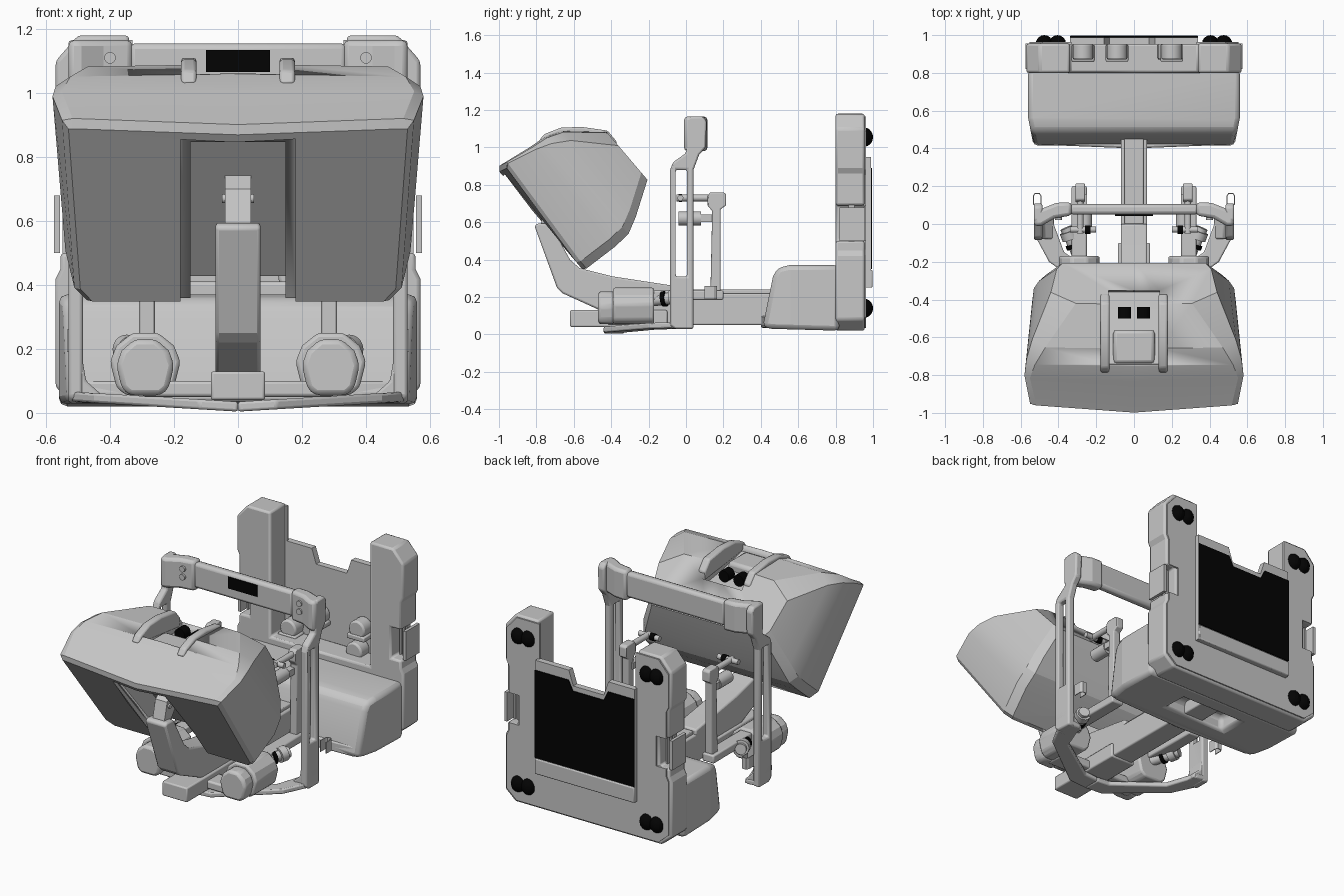
import bpy, bmesh
from mathutils import Vector

if "Cube" in bpy.data.objects:
    bpy.data.objects.remove(bpy.data.objects["Cube"])


def material(name, value):
    m = bpy.data.materials.new(name)
    m.use_nodes = True
    colour = (value, value, value, 1)
    m.diffuse_color = colour
    m.node_tree.nodes["Principled BSDF"].inputs["Base Color"].default_value = colour
    return m


grey = material("light grey", 0.57)
black = material("black", 0.001)


def finish(name, bm, mat=grey, bevel=0, mirror=False):
    bmesh.ops.recalc_face_normals(bm, faces=bm.faces)
    mesh = bpy.data.meshes.new(name)
    bm.to_mesh(mesh)
    bm.free()
    ob = bpy.data.objects.new(name, mesh)
    bpy.context.collection.objects.link(ob)
    mesh.materials.append(mat)
    bpy.ops.object.select_all(action="DESELECT")
    ob.select_set(True)
    bpy.context.view_layer.objects.active = ob
    bpy.ops.object.shade_smooth_by_angle(angle=0.33)
    if bevel:
        mod = ob.modifiers.new("soft edges", "BEVEL")
        mod.width, mod.segments, mod.limit_method = bevel, 2, "ANGLE"
    if mirror:
        ob.modifiers.new("mirror", "MIRROR").use_mirror_merge = False
    return ob


def prism(name, axis, pts, lo, hi, **kw):
    """Extrude an outline: (y,z) along x, (x,z) along y or (x,y) along z."""
    place = {"x": lambda p, t: (t, p[0], p[1]),
             "y": lambda p, t: (p[0], t, p[1]),
             "z": lambda p, t: (p[0], p[1], t)}[axis]
    bm = bmesh.new()
    a = [bm.verts.new(place(p, lo)) for p in pts]
    b = [bm.verts.new(place(p, hi)) for p in pts]
    bm.faces.new(a)
    bm.faces.new(b)
    for i in range(len(pts)):
        j = (i + 1) % len(pts)
        bm.faces.new((a[i], a[j], b[j], b[i]))
    return finish(name, bm, **kw)


def box(name, x, y, z, **kw):
    pts = [(x[0], y[0]), (x[1], y[0]), (x[1], y[1]), (x[0], y[1])]
    return prism(name, "z", pts, z[0], z[1], **kw)


def rod(name, p, q, r, **kw):
    p, q = Vector(p), Vector(q)
    bm = bmesh.new()
    bmesh.ops.create_cone(bm, cap_ends=True, segments=20, radius1=r, radius2=r, depth=(q - p).length)
    bm.transform((q - p).to_track_quat("Z", "Y").to_matrix().to_4x4())
    bmesh.ops.translate(bm, verts=bm.verts, vec=(p + q) / 2)
    return finish(name, bm, **kw)


def both_sides(half):
    return half + [(-x, z) for x, z in reversed(half) if x]


def cut(ob, cutter):
    mod = ob.modifiers.new("cut", "BOOLEAN")
    mod.operation, mod.object, mod.solver = "DIFFERENCE", cutter, "EXACT"
    bpy.ops.object.select_all(action="DESELECT")
    bpy.context.view_layer.objects.active = ob
    ob.select_set(True)
    bpy.ops.object.modifier_move_to_index(modifier="cut", index=0)
    bpy.ops.object.modifier_apply(modifier="cut")
    bpy.data.objects.remove(cutter)


# Tilted head: u runs down its front face, w runs into its depth
def tilt(u, w):
    return (-0.56 + 0.648 * u + 0.762 * w, 0.355 - 0.762 * u + 0.648 * w)


bm = bmesh.new()
rings = []
# each ring: depth, top, bottom, half width, share of flat top, corner drop, sweep
for w, top, low, hx, flat, drop, sweep in [
        (0, -.675, .008, .53, .96, .012, .08), (.02, -.70, .02, .55, .94, .02, .08), (.21, -.67, .03, .58, .95, .03, .03),
        (.31, -.66, .025, .57, .92, .05, 0), (.40, -.625, -.02, .54, .87, .07, 0), (.575, -.47, -.13, .44, .7, .10, 0)]:
    half = [(0, top), (hx * flat, top + .01), (hx, top + drop), (hx * .93, low - .05), (hx * .86, low), (0, low)]
    ring = []
    for x, u in both_sides(half):
        bend = sweep * abs(x) * (1 if u < -.3 else 0)
        ring.append(bm.verts.new((x, *tilt(u, w + bend))))
    rings.append(ring)
for a, b in zip(rings, rings[1:]):
    for i in range(len(a)):
        j = (i + 1) % len(a)
        bm.faces.new((a[i], a[j], b[j], b[i]))
# front and rear caps split down the middle line
for ring in (rings[0], rings[-1]):
    bm.faces.new(ring[:6])
    bm.faces.new(ring[5:] + ring[:1])
head = finish("head_shell", bm)
for hx, top, depth in [(.18, -.645, .03), (.148, -.62, .145)]:
    cut(head, prism("slot_cutter", "x", [tilt(top, -.2), tilt(.2, -.2), tilt(.2, depth), tilt(top, depth)], -hx, hx))
cut(head, prism("pocket_cutter", "x", [(-.77, 1.3), (-.74, 1.02), (-.56, .98), (-.36, .95), (-.3, 1.3)], -.135, .135))
prism("pocket_rail", "x", [(-.79, 1.03), (-.76, 1.07), (-.67, 1.105), (-.56, 1.11), (-.42, 1.09), (-.37, 1.03), (-.38, .98)],
      .13, .178, bevel=.01, mirror=True)
box("pocket_floor_block", (-.11, .11), (-.74, -.56), (.96, 1.03), bevel=.02)
rod("pocket_roll", (.05, -.50, 1.0), (.05, -.44, 1.0), .035, mat=black, mirror=True)

# Leg carrying the head
prism("head_leg", "x", [(-.81, .58), (-.79, .595), (-.725, .59), (-.62, .4), (-.57, .355), (-.39, .31), (0, .25), (0, .2),
                        (-.44, .12), (-.66, .22), (-.69, .25)], -.07, .07, bevel=.01)
prism("head_neck", "x", [(-.78, .58), (-.72, .57), (-.62, .7), (-.64, .79), (-.75, .70)], -.04, .04)
rod("neck_pin", (-.05, -.73, .67), (.05, -.73, .67), .014)

# Base spine
box("front_block", (-.085, .085), (-.62, -.1), (.04, .13), bevel=.008)
box("spine_beam", (-.07, .07), (-.45, .74), (.05, .22), bevel=.008)
box("spine_ridge", (-.05, .05), (0, .5), (.2, .24), bevel=.005)
box("cross_arm", (-.3, .3), (-.42, -.3), (.05, .1), bevel=.01)

# Drive housings on each side
arch = [(.18, .16), (.2, .21), (.25, .25), (.33, .25), (.38, .21), (.4, .16), (.38, .08), (.35, .055), (.23, .055), (.2, .08)]
prism("drive_housing", "y", arch, -.39, -.17, bevel=.012, mirror=True)
prism("drive_cap", "y", [(.29 + (x - .29) * .82, .055 + (z - .055) * .9) for x, z in arch], -.47, -.38, bevel=.02, mirror=True)
rod("drive_shaft", (.28, -.2, .18), (.36, -.02, .2), .032, mirror=True)
rod("drive_ring", (.315, -.125, .19), (.323, -.105, .192), .042, mat=black, mirror=True)
rod("drive_collar", (.335, -.08, .195), (.35, -.04, .2), .045, mirror=True)

# Arch frame: slotted uprights, swept floor bars, crossbar
upright = prism("arch_upright", "x", [(-.06, .03), (.04, .03), (.04, .88), (.07, .96), (.105, 1.0), (.11, 1.14), (.09, 1.165),
                                      (.02, 1.165), (0, 1.14), (0, .97), (-.07, .92), (-.085, .88), (-.085, .05)],
                .485, .53, bevel=.01, mirror=True)
cut(upright, box("upright_cutter", (.4, .6), (-.055, .005), (.31, .88)))
floor_bar = prism("floor_bar", "z", [(.52, .04), (.52, -.07), (.45, -.2), (.12, -.44), (0, -.44), (0, -.33), (.09, -.33),
                                     (.37, -.15), (.44, .04)], .004, .035, bevel=.008, mirror=True)
for v in floor_bar.data.vertices:
    v.co.z += .06 * v.co.x
prism("floor_corner", "y", [(.51, .032), (.53, .1), (.53, .16), (.485, .16), (.475, .1), (.43, .06), (.42, .03)],
      -.08, .035, bevel=.008, mirror=True)
prism("cable_clip", "z", [(.49, .1), (.49, .15), (.5, .165), (.525, .165), (.535, .15), (.535, .1), (.53, .1), (.53, .148),
                          (.523, .16), (.502, .16), (.495, .148), (.495, .1)], .19, .26, mirror=True)
prism("arch_corner", "z", [(.33, .045), (.33, .115), (.41, .112), (.53, .065), (.53, -.01), (.49, -.01), (.42, .03)],
      .98, 1.165, bevel=.018, mirror=True)
box("crossbar", (-.34, .34), (.05, .105), (1.0, 1.155), bevel=.018)
box("crossbar_screen", (-.1, .1), (.043, .052), (1.065, 1.135), mat=black)
for z in (1.06, 1.11):
    rod("corner_button", (.40, .036, z), (.40, .022, z), .018, mirror=True)

# Grip posts behind the frame
prism("grip_post", "x", [(.13, .2), (.185, .2), (.185, .67), (.215, .69), (.215, .75), (.2, .76), (.13, .76), (.115, .74),
                         (.115, .69), (.14, .66)], .26, .31, bevel=.006, mirror=True)
box("post_bracket", (.25, .33), (-.2, .2), (.185, .235), bevel=.008, mirror=True)
rod("grip_bar", (.285, -.05, .73), (.285, .15, .73), .018, mirror=True)
rod("grip_handle", (.2, -.03, .73), (.34, -.03, .73), .016, mirror=True)
rod("grip_knob", (.23, -.03, .73), (.26, -.03, .73), .022, mat=black, mirror=True)
rod("grip_lower_tube", (.26, -.04, .62), (.26, .08, .62), .038, mirror=True)
box("grip_lower_link", (.25, .29), (.06, .16), (.6, .64), mirror=True)

# Rear tower: two columns joined at the bottom, notched on the outer sides
half = [(0, .02), (.5, .02), (.57, .08), (.57, .42), (.555, .45), (.555, .5), (.485, .5), (.485, .69), (.555, .69), (.555, .86),
        (.57, .89), (.57, 1.1), (.5, 1.18), (.34, 1.18), (.34, .41), (0, .41)]
prism("rear_tower", "y", both_sides(half), .8, .955, bevel=.012)
prism("rear_rim", "y", both_sides([(x * .97, .6 + (z - .6) * .975) for x, z in half]), .95, .963)
for x in (.5, .522, .544):
    box("side_handle_bar", (x - .005, x + .005), (.87, .9), (.49, .7), mirror=True)
box("side_handle_plate", (.556, .575), (.82, .955), (.5, .68), mirror=True)

# Lower rear case with swept front edge and two openings beside the spine
case = prism("rear_case", "x", [(.41, .04), (.46, .03), (.82, .02), (.82, .37), (.55, .37), (.49, .355), (.465, .31)],
             -.56, .56, bevel=.025)
cut(case, box("beam_cutter", (-.21, .21), (.54, .7), (-.1, .12)))
for side in (-1, 1):
    cut(case, prism("corner_cutter", "z", [(side * .51, .3), (side * .7, .3), (side * .7, .8), (side * .56, .56)], -.1, .6))
prism("case_front_lip", "z", [(-.5, .42), (0, .4), (.5, .42), (.5, .48), (-.5, .48)], .035, .1, bevel=.01)

# Middle panel, notched at the top, with its black rear pad
notched = [(-.34, 0), (.34, 0), (.34, 1), (.11, 1), (.08, .83), (-.13, .83), (-.16, 1), (-.34, 1)]


def panel_outline(low, high, notch):
    return [(x, {0: low, 1: high}.get(t, notch)) for x, t in notched]


prism("middle_panel", "y", panel_outline(.25, .95, .86), .95, .988)
prism("rear_pad", "y", panel_outline(.35, .89, .83), .987, .995, mat=black)
box("pad_ledge", (-.34, .34), (.96, .997), (.25, .345), bevel=.006)
for x, z in [(-.09, .57), (.2, .57), (-.27, .45), (.18, .43)]:
    rod("panel_hook", (x, .87, z), (x, .955, z), .055, bevel=.01)
    box("hook_shelf", (x - .06, x + .06), (.86, .95), (z - .06, z - .03), bevel=.006)

# Paired black feet on the back
for x in (.405, .475):
    for z in (.14, 1.055):
        bm = bmesh.new()
        bmesh.ops.create_uvsphere(bm, u_segments=16, v_segments=10, radius=.045)
        bmesh.ops.scale(bm, verts=bm.verts, vec=(1, 1, 1.12))
        bmesh.ops.translate(bm, verts=bm.verts, vec=(x, .955, z))
        finish("rear_foot", bm, mat=black, mirror=True)
